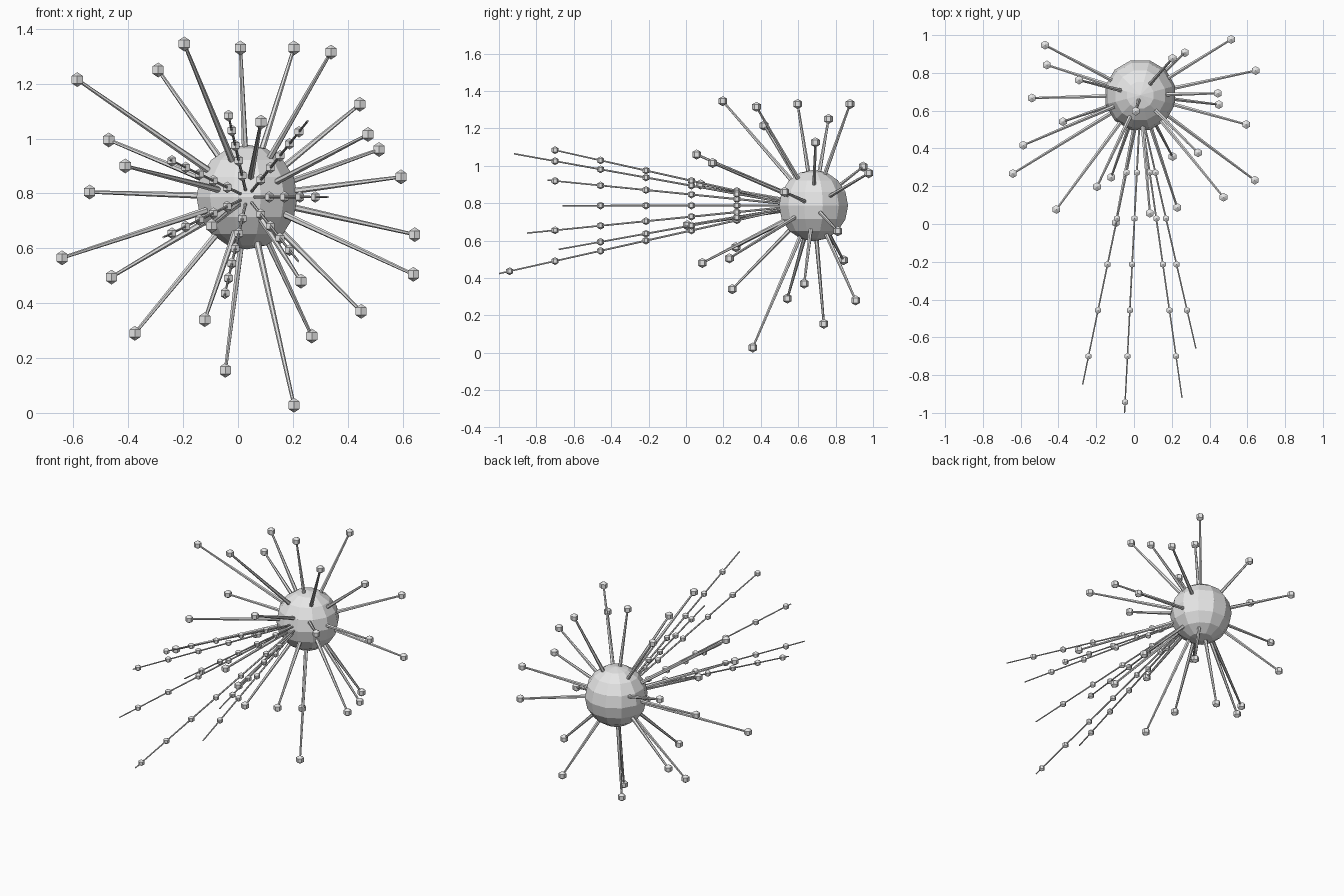
import bpy, bmesh, math
from mathutils import Vector, Matrix

if "Cube" in bpy.data.objects:
    bpy.data.objects.remove(bpy.data.objects["Cube"])

CENTER = Vector((0.033, 0.682, 0.787))
SHIFT = Vector((0.004, 0.002, -0.005))

grey = bpy.data.materials.new("light_grey")
grey.diffuse_color = (0.8, 0.8, 0.8, 1)
grey.use_nodes = True
grey.node_tree.nodes["Principled BSDF"].inputs["Base Color"].default_value = grey.diffuse_color


def ball(bm, pos, radius, segments, rings, turn=0.0):
    m = Matrix.Translation(pos) @ Matrix.Rotation(turn, 4, 'Z')
    bmesh.ops.create_uvsphere(bm, u_segments=segments, v_segments=rings,
                              radius=radius, matrix=m)


def rod(bm, a, b, r1, r2, sides=6):
    d = b - a
    m = Matrix.Translation((a + b) / 2) @ d.to_track_quat('Z', 'Y').to_matrix().to_4x4()
    bmesh.ops.create_cone(bm, cap_ends=True, segments=sides, radius1=r1,
                          radius2=r2, depth=d.length, matrix=m)


def finish(bm, name):
    me = bpy.data.meshes.new(name)
    bm.to_mesh(me)
    bm.free()
    me.materials.append(grey)
    ob = bpy.data.objects.new(name, me)
    bpy.context.collection.objects.link(ob)


# Round core
bm = bmesh.new()
ball(bm, CENTER, 0.191, 12, 8, math.radians(15))
finish(bm, "core")

# Knobs at the ends of the radiating spikes
tips = [
    (-.20, .195, 1.35), (.005, .595, 1.335), (.20, .875, 1.335), (.335, .375, 1.32),
    (-.295, .76, 1.255), (-.59, .415, 1.22), (.44, .69, 1.13), (.08, .055, 1.065),
    (.47, .14, 1.02), (-.475, .945, 1.0), (.51, .975, .965), (-.415, .075, .905),
    (.59, .525, .865), (-.545, .665, .81), (.64, .81, .655), (-.645, .265, .57),
    (.635, .23, .51), (-.465, .84, .50), (.225, .085, .485), (.445, .63, .375),
    (-.125, .245, .345), (-.38, .54, .295), (.265, .905, .285), (-.05, .735, .16),
    (.20, .355, .033), (-.10, .005, .687),
]
for i, tip in enumerate(tips):
    tip = Vector(tip) + SHIFT
    bm = bmesh.new()
    rod(bm, CENTER, tip, 0.014, 0.006)
    ball(bm, tip, 0.027, 6, 3)
    finish(bm, f"spike_{i + 1}")

# Seven beaded strands fanning out forwards, each with its own end
strand_ends = [-.66, -.92, -.71, -.74, -.85, -1.0, -.68]
for i, end in enumerate(strand_ends):
    ang = math.tau * i / 7

    def at(y):
        r = 0.23 * (0.60 - y) + 0.005
        return Vector((CENTER.x + r * math.cos(ang), y, CENTER.z + r * math.sin(ang)))

    bm = bmesh.new()
    rod(bm, at(0.56), at(end), 0.006, 0.004)
    y = 0.272
    while y > end:
        ball(bm, at(y), 0.021, 6, 3)
        y -= 0.243
    finish(bm, f"strand_{i + 1}")
